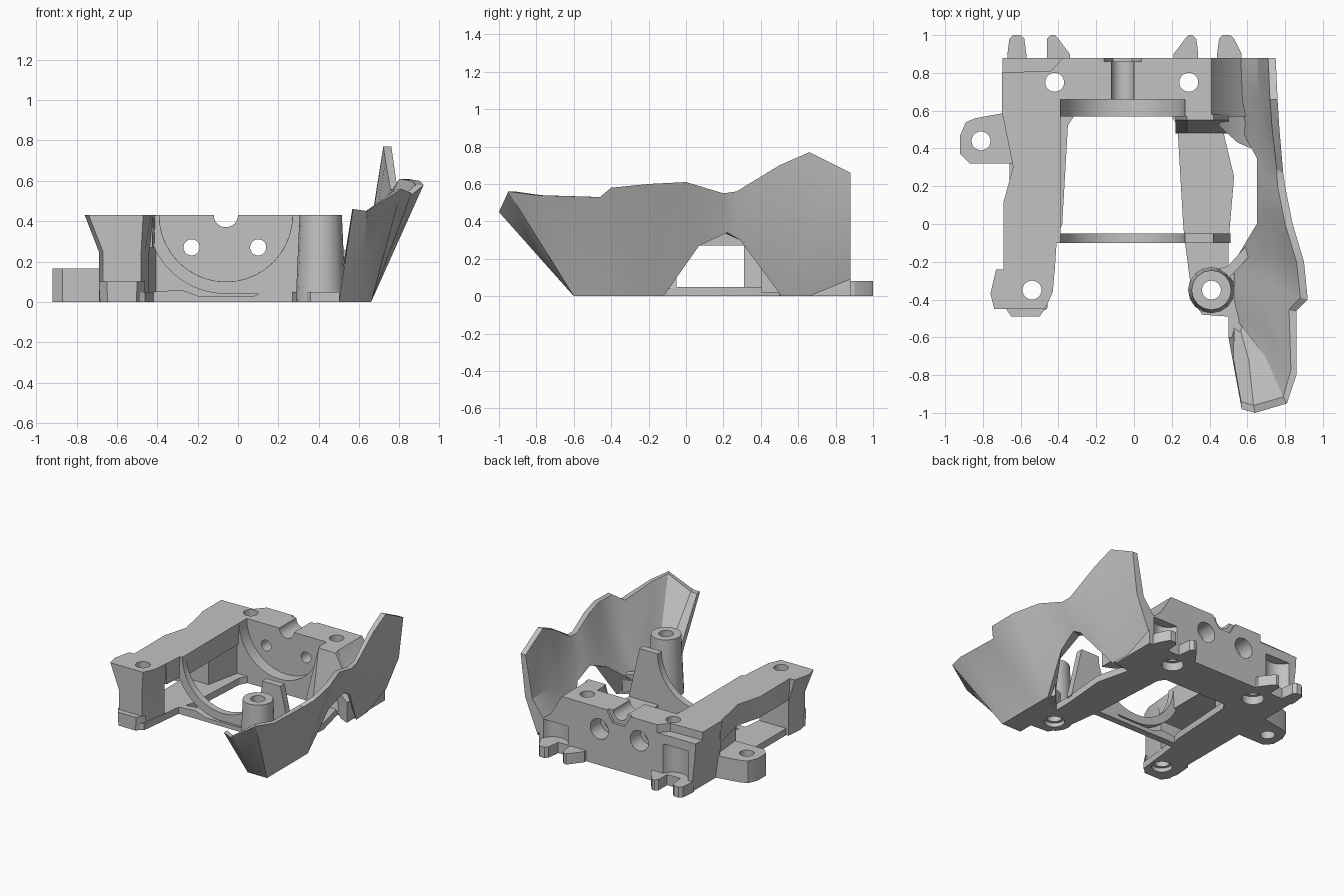
import bpy, bmesh, math
from mathutils import Vector

if bpy.data.objects.get("Cube"):
    bpy.data.objects.remove(bpy.data.objects["Cube"], do_unlink=True)

grey = bpy.data.materials.new("plain grey")
grey.use_nodes = True
tone = (0.54, 0.54, 0.54, 1)
grey.diffuse_color = tone
grey.node_tree.nodes["Principled BSDF"].inputs["Base Color"].default_value = tone


def finish(name, bm):
    """Turn a bmesh into a named, coloured object."""
    bmesh.ops.recalc_face_normals(bm, faces=bm.faces)
    mesh = bpy.data.meshes.new(name)
    bm.to_mesh(mesh)
    bm.free()
    mesh.materials.append(grey)
    obj = bpy.data.objects.new(name, mesh)
    bpy.context.collection.objects.link(obj)
    return obj


def loft(name, rings):
    """Skin a list of equal closed rings and cap both ends."""
    bm = bmesh.new()
    rows = [[bm.verts.new(p) for p in ring] for ring in rings]
    count = len(rows[0])
    for a, b in zip(rows, rows[1:]):
        for i in range(count):
            j = (i + 1) % count
            bm.faces.new((a[i], a[j], b[j], b[i]))
    bm.faces.new(rows[0])
    bm.faces.new(rows[-1])
    return finish(name, bm)


def slab(name, outline, low, high, foot=1.0):
    """Extrude an xy outline upward; foot scales the lower end."""
    mid = sum((Vector(p) for p in outline), Vector((0, 0))) / len(outline)
    lower = [mid + (Vector(p) - mid) * foot for p in outline]
    return loft(name, [[(x, y, low) for x, y in lower], [(x, y, high) for x, y in outline]])


def plate(name, outline, front, back):
    """Extrude an xz outline along y."""
    return loft(name, [[(x, y, z) for x, z in outline] for y in (front, back)])


def circle(u, v, radius, start=0, stop=360, steps=40):
    angles = [math.radians(start + (stop - start) * i / steps) for i in range(steps + (abs(stop - start) < 360))]
    return [(u + radius * math.cos(a), v + radius * math.sin(a)) for a in angles]


def cut(target, *cutters):
    """Subtract the cutters and throw them away."""
    for cutter in cutters:
        cutter.hide_render = True
        mod = target.modifiers.new("cut", 'BOOLEAN')
        mod.operation = 'DIFFERENCE'
        mod.solver = 'EXACT'
        mod.object = cutter
        bpy.context.view_layer.objects.active = target
        bpy.ops.object.modifier_apply(modifier=mod.name)
        bpy.data.objects.remove(cutter, do_unlink=True)


def bore(x, y, radius=0.05, low=-1, high=1):
    return slab("bore", circle(x, y, radius), low, high)


def drill(x, z, radius, front, back):
    return plate("drill", circle(x, z, radius), front, back)


MOTOR_X, TOP = -0.06, 0.43
RIGHT_POST, LEFT_POST = (-0.54, -0.35), (0.41, -0.35)

# Rear motor block with round seat, shaft groove and screw holes
block = plate("rear_motor_block", [(-0.66, 0), (-0.69, 0.27), (-0.7, TOP), (0.41, TOP),
                                   (0.5, 0.28), (0.6, 0.2), (0.6, 0)], 0.57, 0.88)
cut(block, drill(MOTOR_X, TOP, 0.33, 0.5, 0.66),
    drill(MOTOR_X, TOP, 0.06, 0.6, 0.95),
    plate("nut_seat", circle(MOTOR_X, TOP, 0.1, steps=6), 0.86, 0.95))
for x in (-0.23, 0.10):
    cut(block, drill(x, 0.27, 0.04, 0.6, 0.95), drill(x, 0.27, 0.075, 0.76, 0.95))
for x in (-0.42, 0.29):
    cut(block, bore(x, 0.75), bore(x, 0.75, 0.075, -1, 0.06))
# Stepped corner and round pockets above the rear hooks
cut(block, slab("step", [(-0.8, 0.8), (-0.44, 0.81), (-0.36, 0.9), (-0.8, 0.9)], 0.37, 1),
    bore(-0.53, 0.92, 0.11, 0.08, 0.3),
    bore(0.46, 0.92, 0.11, 0.08, 0.22))
# Sloping toes between the block, the left floor and the guard
loft("block_toe", [[(x, 0.58, 0.04), (x, 0.48, 0.04), (x, 0.55, z), (x, 0.58, z)]
                   for x, z in ((0.22, 0.12), (0.28, TOP), (0.42, TOP), (0.5, 0.28))])
loft("guard_toe", [[(x, 0.58, 0.02), (x, y, 0.02), (x, y, z), (x, 0.58, z)]
                   for x, y, z in ((0.45, 0.52, 0.3), (0.55, 0.43, 0.2), (0.62, 0.4, 0.17))])

# Rear hooks, as root span and tip span
for name, root, tip in (("right_outer_hook", (-0.67, -0.57), (-0.66, -0.58)),
                        ("right_inner_hook", (-0.46, -0.34), (-0.46, -0.4)),
                        ("left_inner_hook", (0.21, 0.34), (0.27, 0.33)),
                        ("left_outer_hook", (0.44, 0.57), (0.45, 0.53))):
    slab(name, [(root[0], 0.86), (root[1], 0.86), (root[1], 0.9), (tip[1], 0.98),
                (tip[1] - 0.02, 1), (tip[0] + 0.02, 1), (tip[0], 0.98), (root[0], 0.9)], 0, 0.08)

# Right side: upper beam, lower floor, rear wall and flared front post
slab("right_upper_beam", [(-0.7, 0.6), (-0.64, 0.3), (-0.69, 0.12), (-0.69, -0.25), (-0.42, -0.25),
                          (-0.41, -0.1), (-0.39, -0.1), (-0.39, 0.6)], 0.27, TOP, 0.96)
slab("right_rear_wall", [(-0.66, 0.6), (-0.63, 0.31), (-0.46, 0.31), (-0.4, 0.6)], 0, 0.3)
floor = slab("right_floor", [(-0.66, 0.6), (-0.66, -0.45), (-0.62, -0.47), (-0.5, -0.47), (-0.46, -0.45),
                             (-0.42, -0.1), (-0.38, 0), (-0.35, 0.52), (-0.3, 0.6)], 0, 0.05)
shaft = [(-0.68, -0.24), (-0.69, -0.37), (-0.67, -0.45), (-0.48, -0.45), (-0.46, -0.38), (-0.44, -0.24)]
head = [(-0.73, -0.24), (-0.76, -0.37), (-0.74, -0.45), (-0.47, -0.45), (-0.43, -0.36), (-0.42, -0.24)]
post = loft("right_front_post", [[(x, y, z) for x, y in ring]
                                 for ring, z in ((shaft, 0), (shaft, 0.25), (head, TOP))])
slab("right_post_toe", [(-0.69, -0.43), (-0.65, -0.49), (-0.5, -0.49), (-0.46, -0.43)], 0, 0.1, 0.95)
for part in (floor, post):
    cut(part, bore(*RIGHT_POST), bore(*RIGHT_POST, 0.07, -1, 0.03))

# Side ear
ear = slab("side_ear", [(-0.6, 0.32), (-0.87, 0.32), (-0.92, 0.37), (-0.92, 0.47),
                        (-0.89, 0.54), (-0.84, 0.56), (-0.62, 0.6)], 0, 0.165)
cut(ear, bore(-0.81, 0.44))

# Left floor, carrying the post and the guard
arm = slab("left_floor", [(0.18, 0.6), (0.23, 0.52), (0.26, 0), (0.27, -0.1), (0.31, -0.4), (0.36, -0.48),
                          (0.5, -0.49), (0.5, -0.6), (0.66, -0.6), (0.66, -0.12), (0.5, -0.22),
                          (0.5, -0.1), (0.53, 0.25), (0.47, 0.5), (0.6, 0.52), (0.6, 0.6)], 0, 0.05)
tower = slab("left_front_post", circle(*LEFT_POST, 0.105, steps=16), 0, TOP, 1.18)
for part in (arm, tower):
    cut(part, bore(*LEFT_POST), bore(*LEFT_POST, 0.07, -1, 0.03))
slab("left_post_web", [(0.42, -0.25), (0.5, -0.29), (0.62, -0.16), (0.6, -0.11), (0.5, -0.22)], 0.03, 0.16)

# Front cradle arch with its side fin
arch = circle(MOTOR_X, TOP, 0.33, 0, -180)
rim = [(x, max(z, 0.02)) for x, z in circle(MOTOR_X, TOP, 0.39, -180, -90, 20)]
plate("front_cradle", arch + rim + [(0.2, 0.04), (0.51, 0.04), (0.42, TOP)], -0.1, -0.05)
plate("cradle_foot", [(-0.42, 0), (-0.42, 0.05), (-0.28, 0.06), (-0.2, 0.03), (0.08, 0.03),
                      (0.16, 0.06), (0.28, 0.05), (0.3, 0)], -0.1, -0.05)

# Leaning guard: outer foot, outer rim and inner foot at each station
stations = (
    ((.50, -.60, 0), (.57, -.98, .46), (.53, -.53, .03)),
    ((.60, -.60, 0), (.64, -1.0, .45), (.56, -.55, .03)),
    ((.66, -.60, 0), (.81, -.95, .56), (.56, -.53, .03)),
    ((.66, -.45, 0), (.86, -.80, .54), (.54, -.50, .03)),
    ((.66, -.35, 0), (.86, -.46, .53), (.53, -.40, .05)),
    ((.66, -.25, 0), (.92, -.40, .58), (.53, -.30, .08)),
    ((.66, -.12, 0), (.90, -.20, .60), (.53, -.20, .08)),
    ((.70, .07, .27), (.84, 0, .61), (.65, 0, .25)),
    ((.72, .22, .34), (.80, .20, .55), (.65, .20, .34)),
    ((.72, .29, .30), (.79, .27, .56), (.65, .35, .28)),
    ((.62, .51, 0), (.77, .50, .70), (.54, .55, .10)),
    ((.61, .66, 0), (.76, .66, .77), (.56, .66, .20)),
    ((.61, .88, .09), (.75, .88, .66), (.56, .88, .22)),
)
rings = []
for outer, rim, inner in (map(Vector, s) for s in stations):
    inward = inner - rim
    inward.z = 0
    inward.normalize()
    lip = rim + inward * 0.04
    # The rear wall swells outward; a waist keeps the shell thin above its foot
    swell = outer.lerp(rim, 0.45) - inward * (0.04 if outer.y > 0.4 else 0)
    waist = swell + inward * 0.06
    rings.append([outer, swell, rim, lip, waist, inner])
loft("leaning_guard", rings)

# Smooth round walls, keep corners crisp
bpy.ops.object.select_all(action='DESELECT')
for obj in bpy.context.collection.objects:
    if obj.type == 'MESH' and grey.name in obj.data.materials:
        obj.select_set(True)
        bpy.context.view_layer.objects.active = obj
bpy.ops.object.shade_smooth_by_angle(angle=math.radians(25))
